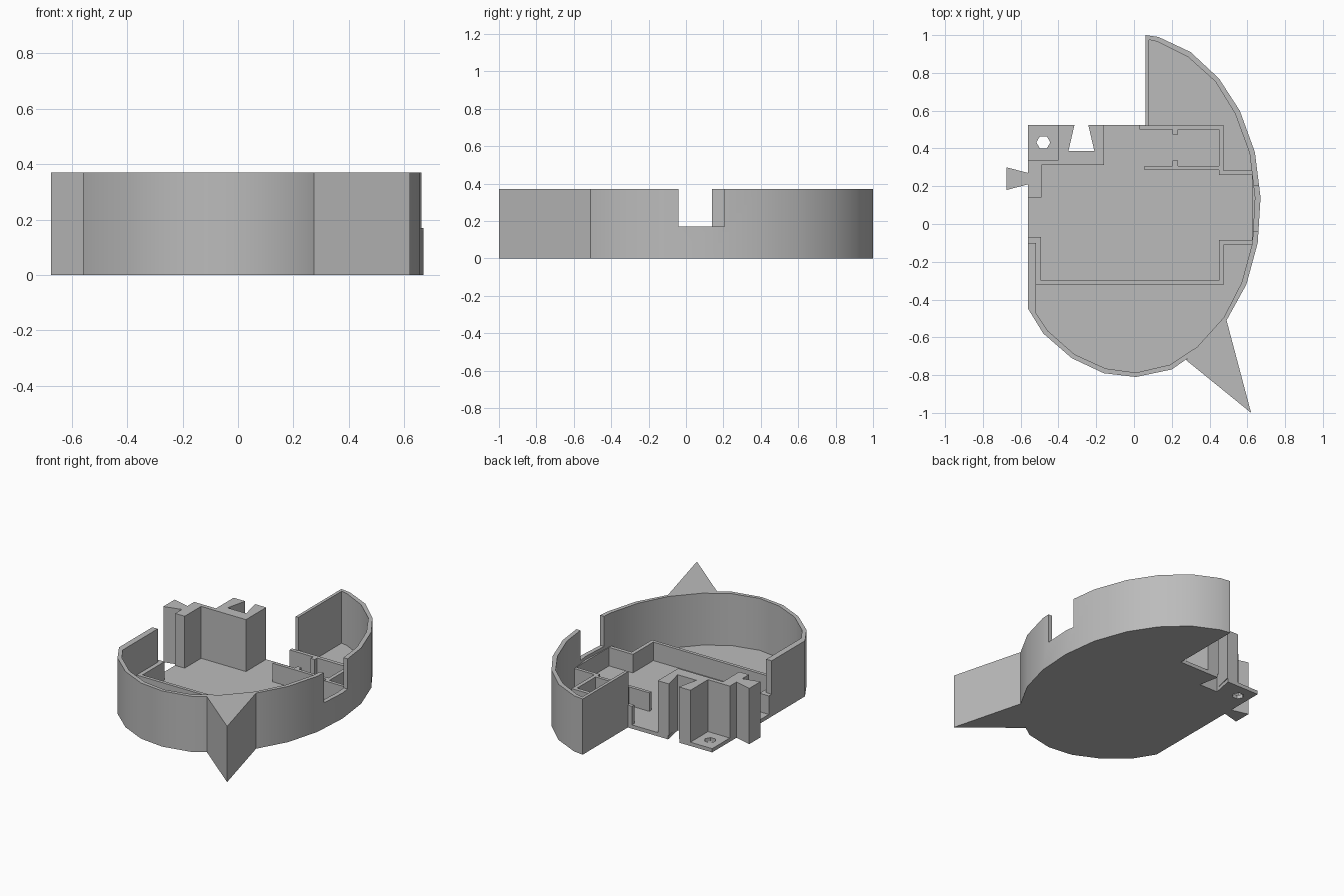
import bpy, bmesh, math

if "Cube" in bpy.data.objects:
    bpy.data.objects.remove(bpy.data.objects["Cube"])

H = 0.37        # full height
FLOOR = 0.025   # base plate thickness
LOW = 0.148     # inner partition height

grey = bpy.data.materials.new("plain_grey")
grey.use_nodes = True
GREY = (0.5, 0.5, 0.5, 1)
grey.diffuse_color = GREY
grey.node_tree.nodes["Principled BSDF"].inputs["Base Color"].default_value = GREY


def prism(name, pts, z0, z1):
    """Extrude a flat polygon from z0 to z1."""
    bm = bmesh.new()
    face = bm.faces.new([bm.verts.new((x, y, z0)) for x, y in pts])
    top = bmesh.ops.extrude_face_region(bm, geom=[face])["geom"]
    bmesh.ops.translate(bm, vec=(0, 0, z1 - z0),
                        verts=[g for g in top if isinstance(g, bmesh.types.BMVert)])
    bmesh.ops.recalc_face_normals(bm, faces=bm.faces)
    me = bpy.data.meshes.new(name)
    bm.to_mesh(me)
    bm.free()
    me.materials.append(grey)
    ob = bpy.data.objects.new(name, me)
    bpy.context.collection.objects.link(ob)
    return ob


def rect(x0, y0, x1, y1):
    return [(x0, y0), (x1, y0), (x1, y1), (x0, y1)]


def cut(ob, pts, z0, z1):
    """Subtract a prism from an object."""
    cutter = prism("cutter", pts, z0, z1)
    cutter.hide_render = True
    mod = ob.modifiers.new("cut", 'BOOLEAN')
    mod.operation, mod.solver, mod.object = 'DIFFERENCE', 'EXACT', cutter
    bpy.context.view_layer.objects.active = ob
    bpy.ops.object.modifier_apply(modifier=mod.name)
    bpy.data.objects.remove(cutter)


# Curved tray: full outline, hollowed above the base plate
outline = [(0.06, 1.0), (0.13, 0.99), (0.30, 0.91), (0.45, 0.77), (0.56, 0.60),
           (0.64, 0.38), (0.67, 0.14), (0.655, -0.10), (0.595, -0.32), (0.49, -0.51),
           (0.35, -0.665), (0.20, -0.77), (0.01, -0.81), (-0.16, -0.79),
           (-0.33, -0.71), (-0.48, -0.58), (-0.56, -0.45), (-0.56, 0.525), (0.06, 0.525)]
cavity = [(0.08, 0.975), (0.125, 0.965), (0.285, 0.885), (0.43, 0.755), (0.535, 0.585),
          (0.612, 0.375), (0.64, 0.14), (0.627, -0.10), (0.57, -0.31), (0.475, -0.495),
          (0.335, -0.65), (0.19, -0.745), (0.01, -0.787), (-0.15, -0.765),
          (-0.315, -0.69), (-0.457, -0.565), (-0.52, -0.47), (-0.52, -0.10),
          (-0.60, -0.10), (-0.60, 0.54), (0.06, 0.54), (0.06, 0.52), (0.08, 0.52)]
tray = prism("tray_shell", outline, 0, H)
cut(tray, cavity, FLOOR, 0.5)
# Side notch, dovetail slot and screw hole
cut(tray, rect(0.60, -0.04, 0.75, 0.205), 0.17, 0.5)
cut(tray, [(-0.347, 0.387), (-0.21, 0.387), (-0.239, 0.54), (-0.318, 0.54)], -0.1, 0.1)
cut(tray, [(-0.48 + 0.037 * math.cos(i * math.pi / 3),
            0.432 + 0.037 * math.sin(i * math.pi / 3)) for i in range(6)], -0.1, 0.1)

# Pointed spike on the front left
prism("corner_spike", [(0.49, -0.51), (0.62, -1.0), (0.275, -0.72), (0.345, -0.66)], 0, H)

# Tall connector block with dovetail socket, and the matching tenon
prism("connector_block", [
    (-0.56, 0.14), (-0.49, 0.14), (-0.49, 0.312), (-0.16, 0.312), (-0.16, 0.525),
    (-0.242, 0.525), (-0.21, 0.387), (-0.347, 0.387), (-0.315, 0.525),
    (-0.40, 0.525), (-0.40, 0.34), (-0.56, 0.34)], FLOOR, H)
prism("dovetail_tenon", [(-0.55, 0.21), (-0.56, 0.21), (-0.675, 0.18), (-0.675, 0.30),
                         (-0.56, 0.27), (-0.55, 0.27)], 0, H)

# Low partition running round the front compartment
prism("front_partition", [
    (-0.56, -0.10), (-0.52, -0.10), (-0.52, -0.322), (0.475, -0.322), (0.475, -0.11),
    (0.64, -0.11), (0.64, 0.282), (0.475, 0.282), (0.475, 0.525), (0.03, 0.525),
    (0.03, 0.50), (0.45, 0.50), (0.45, 0.26), (0.625, 0.26), (0.625, -0.085),
    (0.45, -0.085), (0.45, -0.30), (-0.492, -0.30), (-0.492, -0.07), (-0.56, -0.07)],
    FLOOR, LOW)
# Small bay at the back with two locating tabs
prism("bay_wall", rect(0.055, 0.285, 0.455, 0.307), FLOOR, LOW)
for name, y0, y1 in (("bay_tab_front", 0.30, 0.335), ("bay_tab_back", 0.473, 0.505)):
    prism(name, rect(0.203, y0, 0.232, y1), FLOOR, LOW)

# Smooth curved walls, crisp corners
bpy.ops.object.select_all(action='DESELECT')
tray.select_set(True)
bpy.context.view_layer.objects.active = tray
bpy.ops.object.shade_smooth_by_angle(angle=math.radians(30))
